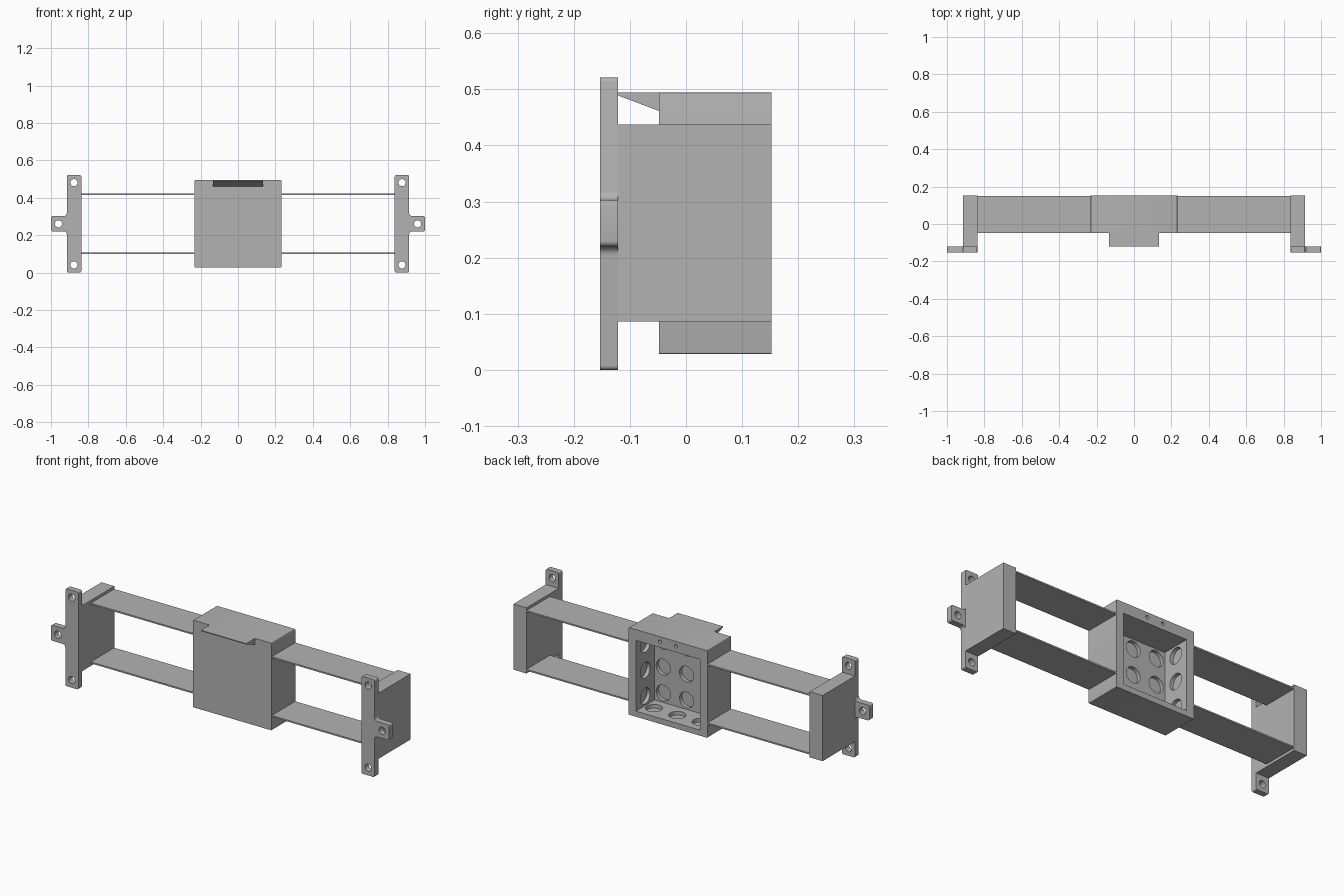
import bpy, bmesh, math
from mathutils import Vector, Matrix

if "Cube" in bpy.data.objects:
    bpy.data.objects.remove(bpy.data.objects["Cube"])

grey = bpy.data.materials.new("plain_grey")
grey.diffuse_color = (0.45, 0.45, 0.45, 1)
grey.use_nodes = True
grey.node_tree.nodes["Principled BSDF"].inputs["Base Color"].default_value = grey.diffuse_color


def finish(name, bm):
    bmesh.ops.recalc_face_normals(bm, faces=bm.faces)
    mesh = bpy.data.meshes.new(name)
    bm.to_mesh(mesh)
    bm.free()
    mesh.materials.append(grey)
    ob = bpy.data.objects.new(name, mesh)
    bpy.context.collection.objects.link(ob)
    return ob


def rounded(corners, steps=5):
    """Outline from (u, v, radius) corners, each replaced by a round."""
    out = []
    for i, (u, v, r) in enumerate(corners):
        p = Vector((u, v))
        if r == 0:
            out.append(p)
            continue
        a = (Vector(corners[i - 1][:2]) - p).normalized()
        b = (Vector(corners[(i + 1) % len(corners)][:2]) - p).normalized()
        c = p + (a + b) * r
        for k in range(steps + 1):
            t = math.pi / 2 * k / steps
            out.append(c - b * r * math.cos(t) - a * r * math.sin(t))
    return out


def prism_y(name, outline, y0, y1):
    """Extrude an x-z outline along y."""
    bm = bmesh.new()
    face = bm.faces.new([bm.verts.new((p[0], y0, p[1])) for p in outline])
    ext = bmesh.ops.extrude_face_region(bm, geom=[face])
    verts = [g for g in ext["geom"] if isinstance(g, bmesh.types.BMVert)]
    bmesh.ops.translate(bm, verts=verts, vec=(0, y1 - y0, 0))
    return finish(name, bm)


def box(name, x0, x1, y0, y1, z0, z1):
    return prism_y(name, [(x0, z0), (x1, z0), (x1, z1), (x0, z1)], y0, y1)


def cylinders(name, items):
    """items: (centre, axis letter, radius, length)"""
    bm = bmesh.new()
    turn = {"X": Matrix.Rotation(math.pi / 2, 4, "Y"),
            "Y": Matrix.Rotation(math.pi / 2, 4, "X"), "Z": Matrix()}
    for centre, axis, radius, length in items:
        bmesh.ops.create_cone(bm, cap_ends=True, segments=32, radius1=radius,
                              radius2=radius, depth=length,
                              matrix=Matrix.Translation(centre) @ turn[axis])
    return finish(name, bm)


def select(ob):
    bpy.ops.object.select_all(action="DESELECT")
    ob.select_set(True)
    bpy.context.view_layer.objects.active = ob


def cut(ob, cutter):
    select(ob)
    mod = ob.modifiers.new("cut", "BOOLEAN")
    mod.operation, mod.solver, mod.object = "DIFFERENCE", "EXACT", cutter
    bpy.ops.object.modifier_apply(modifier=mod.name)
    bpy.data.objects.remove(cutter)


def smooth(ob):
    select(ob)
    bpy.ops.object.shade_smooth_by_angle(angle=math.radians(30))


MID, BACK, FRONT = 0.261, 0.152, -0.153

# End brackets: drilled flange with side tab, and a solid block behind it
for side, s in (("left", -1), ("right", 1)):
    corners = [(0.838, 0, 0.008), (0.915, 0, 0.008), (0.915, 0.22, 0.016),
               (1.0, 0.22, 0.01), (1.0, 0.303, 0.01), (0.915, 0.303, 0.016),
               (0.915, 0.521, 0.008), (0.838, 0.521, 0.008)]
    outline = [(s * p.x, p.y) for p in rounded(corners)]
    flange = prism_y(side + "_flange", outline, FRONT, -0.121)
    cut(flange, cylinders("bolt_cutter", [
        ((s * x, -0.137, z), "Y", 0.019, 0.1)
        for x, z in ((0.877, 0.041), (0.877, 0.481), (0.96, MID))]))
    smooth(flange)
    xa, xb = sorted((s * 0.838, s * 0.915))
    box(side + "_block", xa, xb, -0.121, BACK, 0.086, 0.437)

    # Thin beams from bracket to centre box
    xa, xb = sorted((s * 0.232, s * 0.839))
    for level, z in (("upper", MID + 0.157), ("lower", MID - 0.157)):
        box(f"{side}_{level}_beam", xa, xb, -0.047, BACK - 0.001,
            z - 0.004, z + 0.004)

# Centre box, open at the back
W, Z0, Z1 = 0.233, 0.028, 0.494
shell = prism_y("centre_box", rounded(
    [(-W, Z0, 0.004), (W, Z0, 0.004), (W, Z1, 0.004), (-W, Z1, 0.004)], 3),
    -0.048, BACK)
IW, IZ0, IZ1, IY = 0.19, 0.058, 0.436, -0.005
cut(shell, box("cavity_cutter", -IW, IW, IY, 0.3, IZ0, IZ1))

# Round recesses in the front wall, side walls and floor; pin holes at the back
cols, rows = (-0.138, 0, 0.138), (0.109, 0.247, 0.385)
R, L, D, YM = 0.042, 0.024, 0.008, 0.073
items = [((x, IY - D, z), "Y", R, L) for x in cols for z in rows]
items += [((s * (IW + D), YM, z), "X", R, L) for s in (-1, 1) for z in rows]
items += [((x, YM, IZ0 - D), "Z", R, L) for x in cols]
items += [((s * 0.047, BACK, 0.468), "Y", 0.009, 0.08) for s in (-1, 1)]
cut(shell, cylinders("recess_cutter", items))
smooth(shell)

# Wedge lip at the top front of the centre box
bm = bmesh.new()
profile = [(-0.047, 0.494), (-0.121, 0.494), (-0.121, 0.489), (-0.047, 0.461)]
face = bm.faces.new([bm.verts.new((-0.134, y, z)) for y, z in profile])
ext = bmesh.ops.extrude_face_region(bm, geom=[face])
bmesh.ops.translate(bm, vec=(0.268, 0, 0), verts=[
    g for g in ext["geom"] if isinstance(g, bmesh.types.BMVert)])
finish("top_lip", bm)
